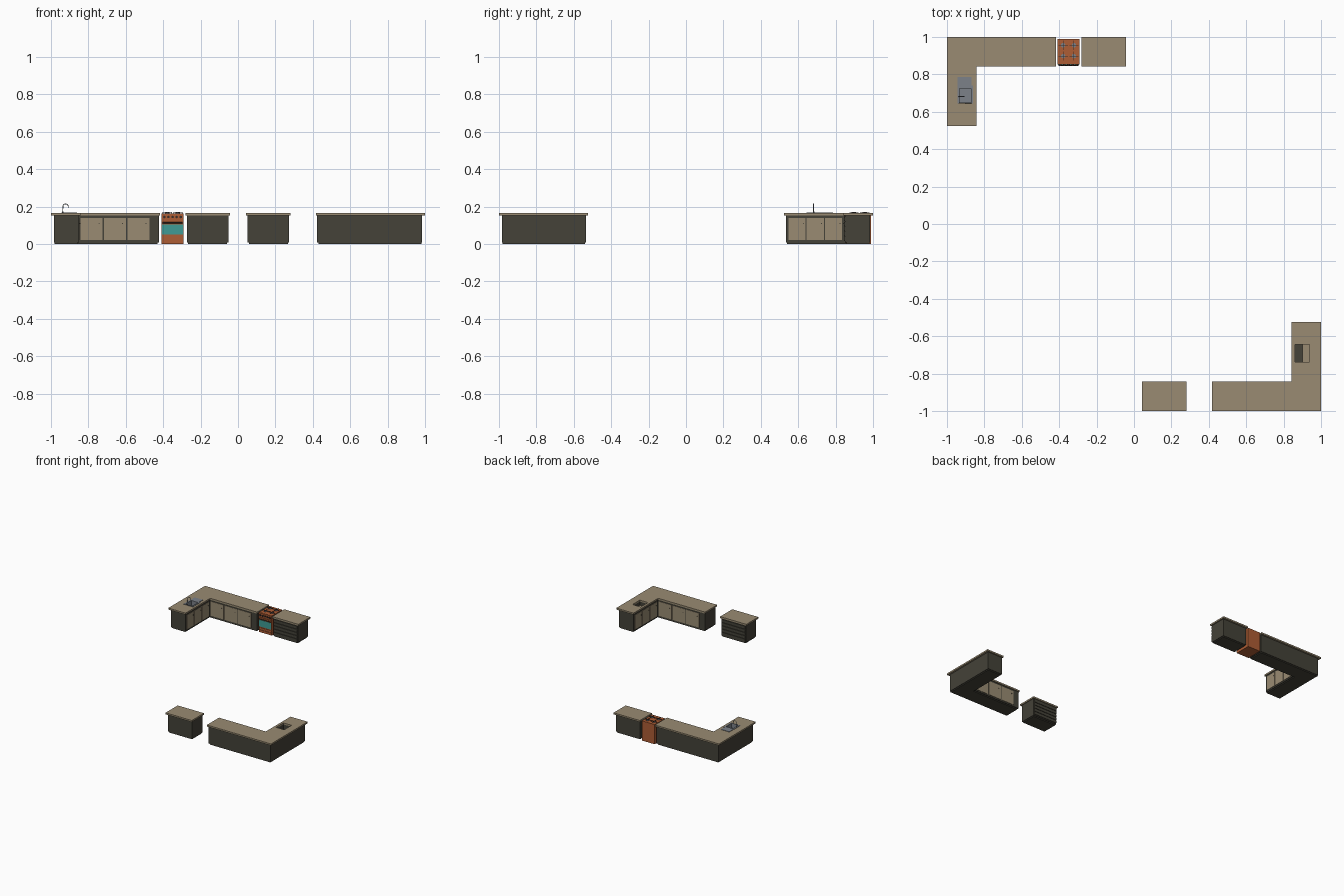
import bpy, bmesh, math
from mathutils import Vector

if "Cube" in bpy.data.objects:
    bpy.data.objects.remove(bpy.data.objects["Cube"])


def material(name, rgb):
    m = bpy.data.materials.new(name)
    m.diffuse_color = (*rgb, 1)
    m.use_nodes = True
    m.node_tree.nodes["Principled BSDF"].inputs["Base Color"].default_value = m.diffuse_color
    return m


TAN = material("worktop_tan", (0.32, 0.26, 0.17))
DARK = material("cabinet_dark", (0.058, 0.054, 0.04))
ORANGE = material("stove_orange", (0.42, 0.11, 0.035))
TEAL = material("oven_glass", (0.05, 0.33, 0.30))
STEEL = material("steel", (0.20, 0.22, 0.25))
BLACK = material("iron", (0.04, 0.025, 0.02))

side = 1  # +1 back-left kitchen, -1 the same kitchen turned half around


def finish(name, bm, mat):
    bmesh.ops.recalc_face_normals(bm, faces=bm.faces[:])
    mesh = bpy.data.meshes.new(name)
    bm.to_mesh(mesh)
    bm.free()
    ob = bpy.data.objects.new(name, mesh)
    bpy.context.collection.objects.link(ob)
    if mat:
        mesh.materials.append(mat)
    return ob


def prism(name, pts, z0, z1, mat):
    bm = bmesh.new()
    face = bm.faces.new([bm.verts.new((x * side, y * side, z0)) for x, y in pts])
    ext = bmesh.ops.extrude_face_region(bm, geom=[face])
    verts = [v for v in ext["geom"] if isinstance(v, bmesh.types.BMVert)]
    bmesh.ops.translate(bm, vec=(0, 0, z1 - z0), verts=verts)
    # keep the bottom closed
    if face not in bm.faces:
        bmesh.ops.holes_fill(bm, edges=bm.edges[:])
    return finish(name, bm, mat)


def box(name, x0, x1, y0, y1, z0, z1, mat):
    return prism(name, [(x0, y0), (x1, y0), (x1, y1), (x0, y1)], z0, z1, mat)


def rod(name, a, b, r, mat, sides=10):
    a, b = (Vector((p[0] * side, p[1] * side, p[2])) for p in (a, b))
    bm = bmesh.new()
    bmesh.ops.create_cone(bm, cap_ends=True, segments=sides, radius1=r, radius2=r,
                          depth=(b - a).length)
    ob = finish(name, bm, mat)
    ob.rotation_mode = 'QUATERNION'
    ob.rotation_quaternion = (b - a).to_track_quat('Z', 'Y')
    ob.location = (a + b) / 2
    return ob


def cut(ob, cutter):
    mod = ob.modifiers.new("sink_opening", 'BOOLEAN')
    mod.operation = 'DIFFERENCE'
    mod.solver = 'EXACT'
    mod.object = cutter
    cutter.hide_render = True
    cutter.hide_viewport = True


def ell(x0, x1, xi, y0, y1, yi):
    return [(x0, y0), (xi, y0), (xi, yi), (x1, yi), (x1, y1), (x0, y1)]


def kitchen():
    # corner unit: plinth, carcass, worktop with sink opening
    prism("corner_plinth", ell(-0.98, -0.43, -0.857, 0.54, 0.98, 0.857), 0, 0.008, DARK)
    base = prism("corner_cabinet", ell(-0.985, -0.423, -0.85, 0.535, 0.985, 0.85),
                 0.008, 0.152, DARK)
    top = prism("corner_worktop", ell(-1, -0.417, -0.843, 0.523, 1, 0.843), 0.152, 0.165, TAN)
    hole = box("sink_cutter", -0.937, -0.862, 0.643, 0.738, 0.11, 0.2, None)
    cut(base, hole)
    cut(top, hole)
    box("sink_ledge", -0.937, -0.90, 0.643, 0.738, 0.108, 0.122, TAN)
    # doors on both inner faces
    for i in range(3):
        x = -0.842 + i * 0.125
        box("long_side_door", x, x + 0.118, 0.847, 0.853, 0.02, 0.138, TAN)
        rod("door_knob", (x + 0.1, 0.848, 0.11), (x + 0.1, 0.843, 0.11), 0.003, DARK, 8)
        y = 0.547 + i * 0.098
        box("short_side_door", -0.853, -0.847, y, y + 0.092, 0.02, 0.138, TAN)
        rod("door_knob", (-0.848, y + 0.08, 0.11), (-0.843, y + 0.08, 0.11), 0.003, DARK, 8)
    # drawer unit
    box("drawer_plinth", -0.268, -0.058, 0.857, 0.98, 0, 0.008, DARK)
    box("drawer_cabinet", -0.273, -0.052, 0.85, 0.985, 0.008, 0.152, DARK)
    box("drawer_worktop", -0.28, -0.042, 0.843, 1, 0.152, 0.165, TAN)
    for i in range(5):
        z = 0.016 + i * 0.0265
        box("drawer_front", -0.27, -0.055, 0.845, 0.852, z, z + 0.023, DARK)


for side in (1, -1):
    kitchen()
side = 1

# sink: open basin, rim and drainer
X0, X1, Y0, Y1 = -0.935, -0.868, 0.647, 0.728
box("basin_floor", X0, X1, Y0, Y1, 0.126, 0.129, STEEL)
for a, b in ((X0, X0 + 0.003), (X1 - 0.003, X1)):
    box("basin_wall", a, b, Y0, Y1, 0.126, 0.168, STEEL)
for a, b in ((Y0, Y0 + 0.003), (Y1 - 0.003, Y1)):
    box("basin_wall", X0, X1, a, b, 0.126, 0.168, STEEL)
box("drainer", -0.943, X1, Y1, 0.785, 0.163, 0.168, STEEL)
box("sink_back_rim", -0.945, X0, 0.643, Y1, 0.163, 0.168, STEEL)
box("sink_front_rim", X1, -0.86, 0.643, 0.74, 0.163, 0.167, STEEL)

# faucet: bent pipe
curve = bpy.data.curves.new("faucet", 'CURVE')
curve.dimensions = '3D'
curve.bevel_depth = 0.002
curve.bevel_resolution = 2
curve.use_fill_caps = True
pts = [(-0.938, 0.166), (-0.936, 0.195)]
pts += [(-0.922 - 0.014 * math.cos(t * math.pi / 8), 0.201 + 0.013 * math.sin(t * math.pi / 8))
        for t in range(9)] + [(-0.908, 0.192)]
sp = curve.splines.new('POLY')
sp.points.add(len(pts) - 1)
for p, (x, z) in zip(sp.points, pts):
    p.co = (x, 0.682, z, 1)
faucet = bpy.data.objects.new("faucet", curve)
bpy.context.collection.objects.link(faucet)
curve.materials.append(STEEL)
rod("faucet_base", (-0.938, 0.682, 0.165), (-0.938, 0.682, 0.174), 0.004, STEEL)

# stove body, oven door, drawer panels
box("stove_body", -0.408, -0.292, 0.857, 0.99, 0, 0.162, ORANGE)
box("control_panel", -0.409, -0.291, 0.853, 0.858, 0.128, 0.16, ORANGE)
box("oven_door", -0.409, -0.291, 0.852, 0.858, 0.044, 0.124, ORANGE)
box("oven_window", -0.405, -0.295, 0.8505, 0.853, 0.05, 0.104, TEAL)
rod("oven_handle", (-0.403, 0.847, 0.113), (-0.297, 0.847, 0.113), 0.003, BLACK)
for x in (-0.398, -0.302):
    rod("handle_post", (x, 0.847, 0.113), (x, 0.853, 0.113), 0.002, BLACK, 8)
for z in (0.006, 0.025):
    box("stove_drawer", -0.408, -0.292, 0.853, 0.858, z, z + 0.015, ORANGE)
for i in range(5):
    x = -0.394 + i * 0.022
    rod("stove_knob", (x, 0.854, 0.144), (x, 0.845, 0.144), 0.007, BLACK, 12)

# burners and grates
for x in (-0.379, -0.321):
    for y in (0.898, 0.956):
        rod("burner", (x, y, 0.162), (x, y, 0.167), 0.012, STEEL, 16)
        box("grate_bar", x - 0.025, x + 0.025, y - 0.0015, y + 0.0015, 0.167, 0.17, BLACK)
        box("grate_bar", x - 0.0015, x + 0.0015, y - 0.025, y + 0.025, 0.167, 0.17, BLACK)
        for s in (-1, 1):
            box("grate_foot", x + s * 0.023 - 0.0015, x + s * 0.023 + 0.0015,
                y - 0.0015, y + 0.0015, 0.161, 0.168, BLACK)
